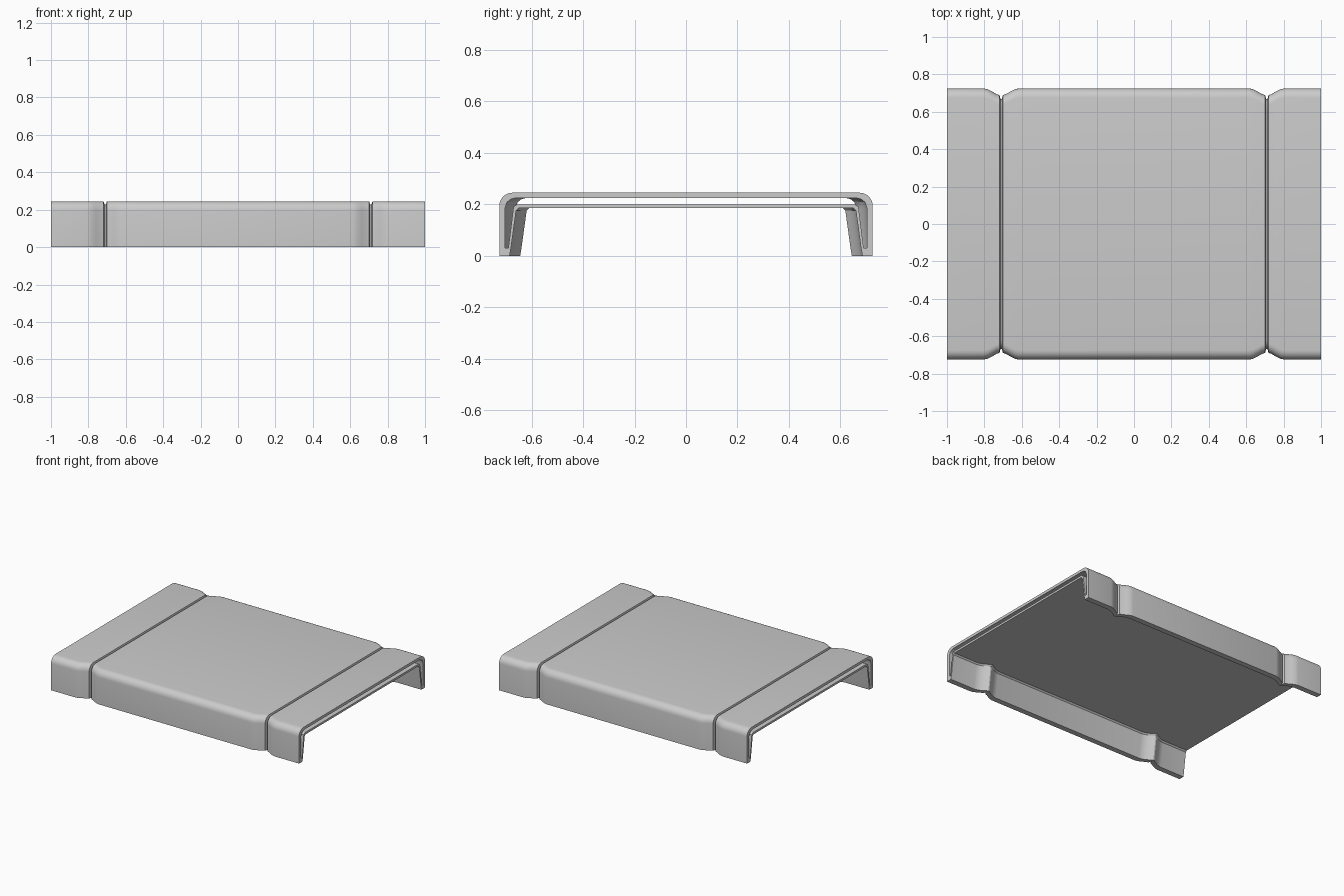
import bpy, bmesh, math

if "Cube" in bpy.data.objects:
    bpy.data.objects.remove(bpy.data.objects["Cube"])

# stations from the centre outward: x, outer side pinch, inner side pinch, top groove depth
HALF = [(0.615, 0, 0, 0), (0.635, .004, .003, 0), (0.66, .016, .012, 0),
        (0.685, .031, .027, 0), (0.701, .036, .038, 0), (0.706, .056, .041, .016),
        (0.714, .056, .041, .016), (0.719, .036, .038, 0), (0.735, .031, .027, 0),
        (0.76, .016, .012, 0), (0.785, .004, .003, 0), (0.805, 0, 0, 0), (1.0, 0, 0, 0)]
STATIONS = [(-x, a, b, c) for x, a, b, c in reversed(HALF)] + HALF


def mirror(half):
    return half + [(-y, z) for y, z in reversed(half)]


def outer_loop(a, b, c):
    # rounded skin from the rim up to the top edge, then the lining underneath
    arc = [(0.675 - a + 0.05 * math.cos(t), 0.195 - c + 0.05 * math.sin(t))
           for t in [i * math.pi / 12 for i in range(7)]]
    skin = mirror([(0.725 - a, 0)] + arc)
    lining = mirror([(0.685 - b, 0), (0.68 - b, 0.03), (0.66 - b, 0.175), (0.65 - b, 0.185)])
    return skin + lining[::-1]


def cavity_loop(b):
    # hollow between the skin and the lining
    up = [(0.69 - b, 0.03), (0.703 - b, 0.03), (0.703 - b, 0.185),
          (0.695 - b, 0.208), (0.68 - b, 0.22), (0.66 - b, 0.225)]
    down = [(0.655 - b, 0.2), (0.67 - b, 0.19)]
    return mirror(up) + mirror(down[::-1])[::-1]


def loft(bm, sections):
    rings = [[bm.verts.new((s[0], y, z)) for y, z in pts] for s, pts in sections]
    for r, s in zip(rings, rings[1:]):
        n = len(r)
        for i in range(n):
            j = (i + 1) % n
            bm.faces.new((r[i], r[j], s[j], s[i]))
    return rings


# double-walled cover with two pinched grooves, hollow and open at both ends
bm = bmesh.new()
outer = loft(bm, [(s, outer_loop(*s[1:])) for s in STATIONS])
inner = loft(bm, [(s, cavity_loop(s[2])) for s in STATIONS])

# ring-shaped end faces
for end in (0, -1):
    edges = []
    for ring in (outer[end], inner[end]):
        for i, v in enumerate(ring):
            edges.append(bm.edges.get((v, ring[(i + 1) % len(ring)])))
    bmesh.ops.triangle_fill(bm, use_beauty=True, edges=edges)
bmesh.ops.recalc_face_normals(bm, faces=bm.faces)

mesh = bpy.data.meshes.new("grooved_cover")
bm.to_mesh(mesh)
bm.free()
cover = bpy.data.objects.new("grooved_cover", mesh)
bpy.context.collection.objects.link(cover)
bpy.context.view_layer.objects.active = cover
cover.select_set(True)
bpy.ops.object.shade_smooth_by_angle(angle=math.radians(30))
